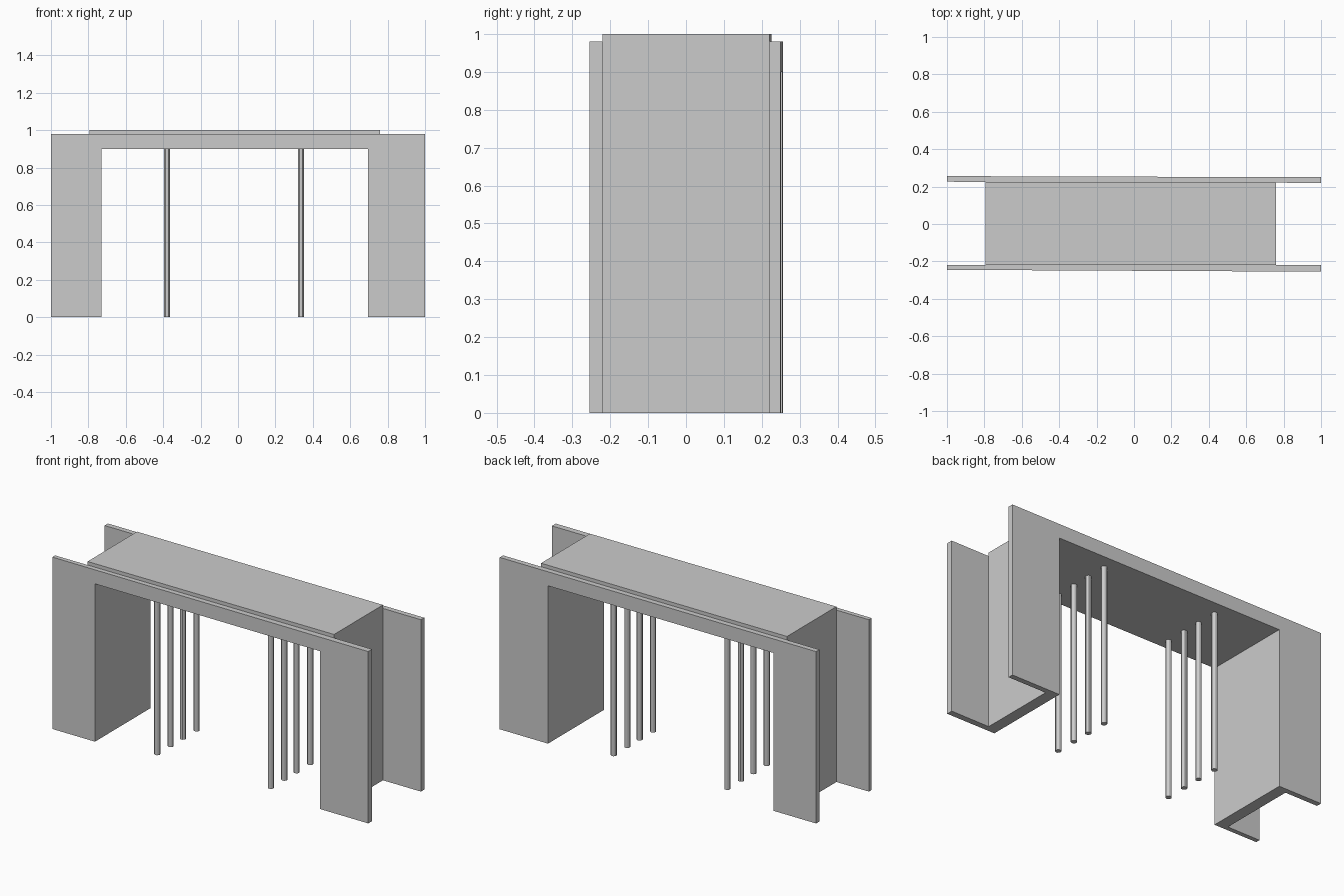
import bpy
import bmesh

if "Cube" in bpy.data.objects:
    bpy.data.objects.remove(bpy.data.objects["Cube"])


def extrude_profile(name, profile, y_front, y_back):
    """Extrude an xz outline along y; y_front / y_back map x to depth."""
    bm = bmesh.new()
    front = [bm.verts.new((x, y_front(x), z)) for x, z in profile]
    back = [bm.verts.new((x, y_back(x), z)) for x, z in profile]
    bm.faces.new(front)
    bm.faces.new(back[::-1])
    n = len(profile)
    for i in range(n):
        j = (i + 1) % n
        bm.faces.new((front[j], front[i], back[i], back[j]))
    bmesh.ops.recalc_face_normals(bm, faces=bm.faces)
    mesh = bpy.data.meshes.new(name)
    bm.to_mesh(mesh)
    bm.free()
    obj = bpy.data.objects.new(name, mesh)
    bpy.context.collection.objects.link(obj)
    return obj


def arch(left, right, top):
    """Outline of a portal whose opening is shared by all parts."""
    return [(left, 0), (-0.73, 0), (-0.73, 0.90), (0.695, 0.90),
            (0.695, 0), (right, 0), (right, top), (left, top)]


# Front and back portal panels (very slightly tapered in plan)
extrude_profile("front_panel", arch(-1, 1, 0.98),
                lambda x: -0.25 - 0.005 * x, lambda x: -0.22)
extrude_profile("back_panel", arch(-1, 1, 0.98),
                lambda x: 0.223 - 0.003 * x, lambda x: 0.253 - 0.003 * x)

# Passage walls and roof between the panels
extrude_profile("passage_shell", arch(-0.795, 0.76, 1.0),
                lambda x: -0.22, lambda x: 0.223 - 0.003 * x)

# Two rows of slim round columns
for side, x in (("left", -0.38), ("right", 0.337)):
    for i, y in enumerate((-0.185, -0.064, 0.047, 0.17)):
        bpy.ops.mesh.primitive_cylinder_add(
            vertices=12, radius=0.016, depth=0.90, location=(x, y, 0.45))
        bpy.context.object.name = f"{side}_column_{i + 1}"
        bpy.ops.object.shade_smooth_by_angle()
